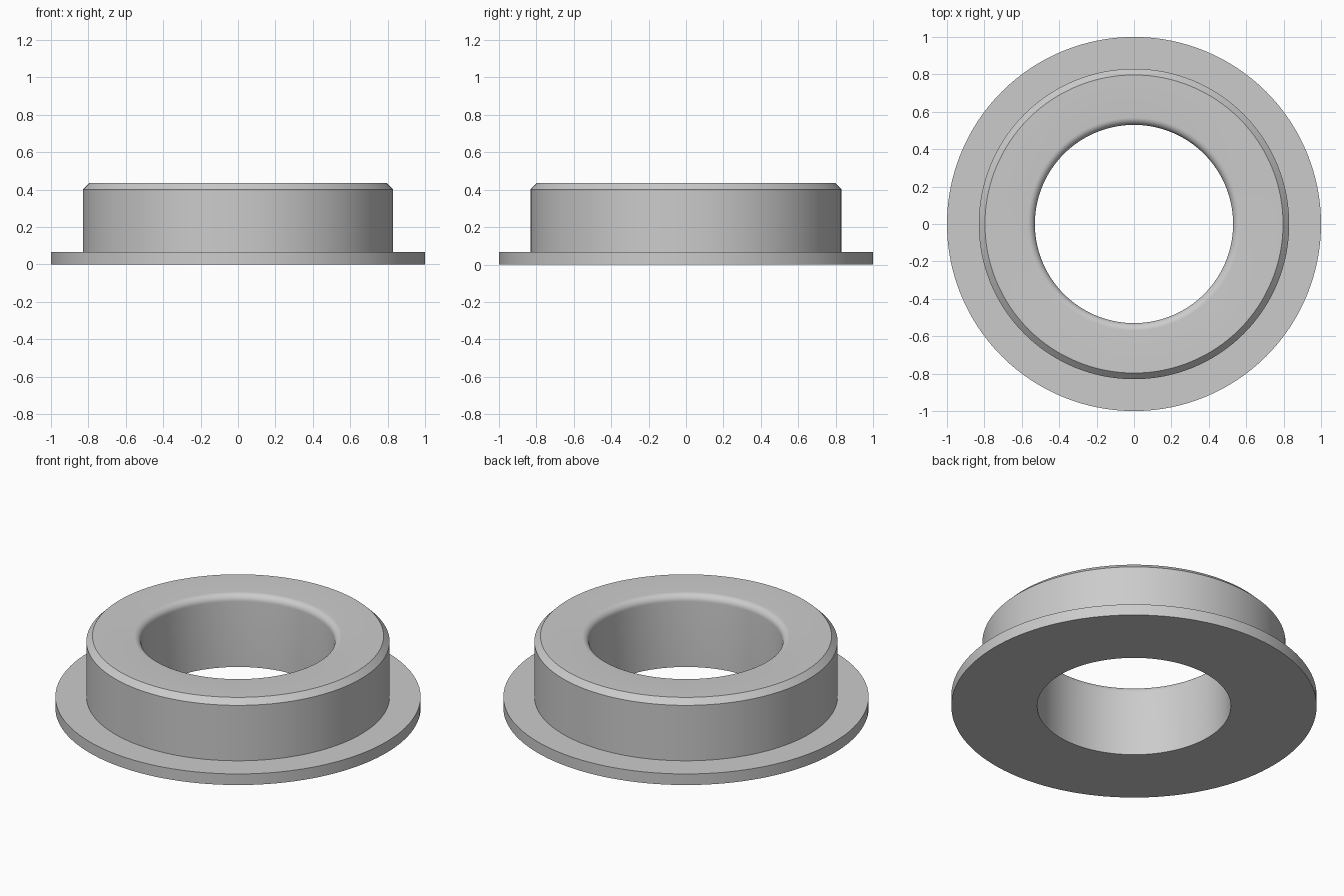
import bpy
import bmesh
import math

cube = bpy.data.objects.get("Cube")
if cube:
    bpy.data.objects.remove(cube, do_unlink=True)

SEGMENTS = 128
BORE, BODY, FLANGE = 0.53, 0.83, 1.0       # radii
FLANGE_TOP, HEIGHT = 0.067, 0.435
CHAMFER, FILLET = 0.033, 0.04

# Plain grey metal
grey = bpy.data.materials.new("grey metal")
grey.use_nodes = True
colour = (0.6, 0.6, 0.6, 1.0)
grey.diffuse_color = colour
grey.node_tree.nodes["Principled BSDF"].inputs["Base Color"].default_value = colour

# Half section: flange, body, chamfered rim
profile = [
    (BORE, 0), (FLANGE, 0), (FLANGE, FLANGE_TOP), (BODY, FLANGE_TOP),
    (BODY, HEIGHT - CHAMFER), (BODY - CHAMFER, HEIGHT),
]
# Rounded lip leading into the bore
for i in range(9):
    a = math.radians(90 + 90 * i / 8)
    profile.append((BORE + FILLET + FILLET * math.cos(a),
                    HEIGHT - FILLET + FILLET * math.sin(a)))

# Revolve the closed section around z
bm = bmesh.new()
rings = []
for s in range(SEGMENTS):
    t = math.tau * s / SEGMENTS
    rings.append([bm.verts.new((r * math.cos(t), r * math.sin(t), z))
                  for r, z in profile])
for s, ring in enumerate(rings):
    following = rings[(s + 1) % SEGMENTS]
    for k in range(len(profile)):
        n = (k + 1) % len(profile)
        bm.faces.new((ring[k], following[k], following[n], ring[n]))
bmesh.ops.recalc_face_normals(bm, faces=bm.faces)

mesh = bpy.data.meshes.new("flanged_bushing")
bm.to_mesh(mesh)
bm.free()
mesh.materials.append(grey)
bushing = bpy.data.objects.new("flanged_bushing", mesh)
bpy.context.collection.objects.link(bushing)

# Smooth walls, sharp rims
bpy.ops.object.select_all(action="DESELECT")
bushing.select_set(True)
bpy.context.view_layer.objects.active = bushing
bpy.ops.object.shade_smooth_by_angle(angle=math.radians(30))
